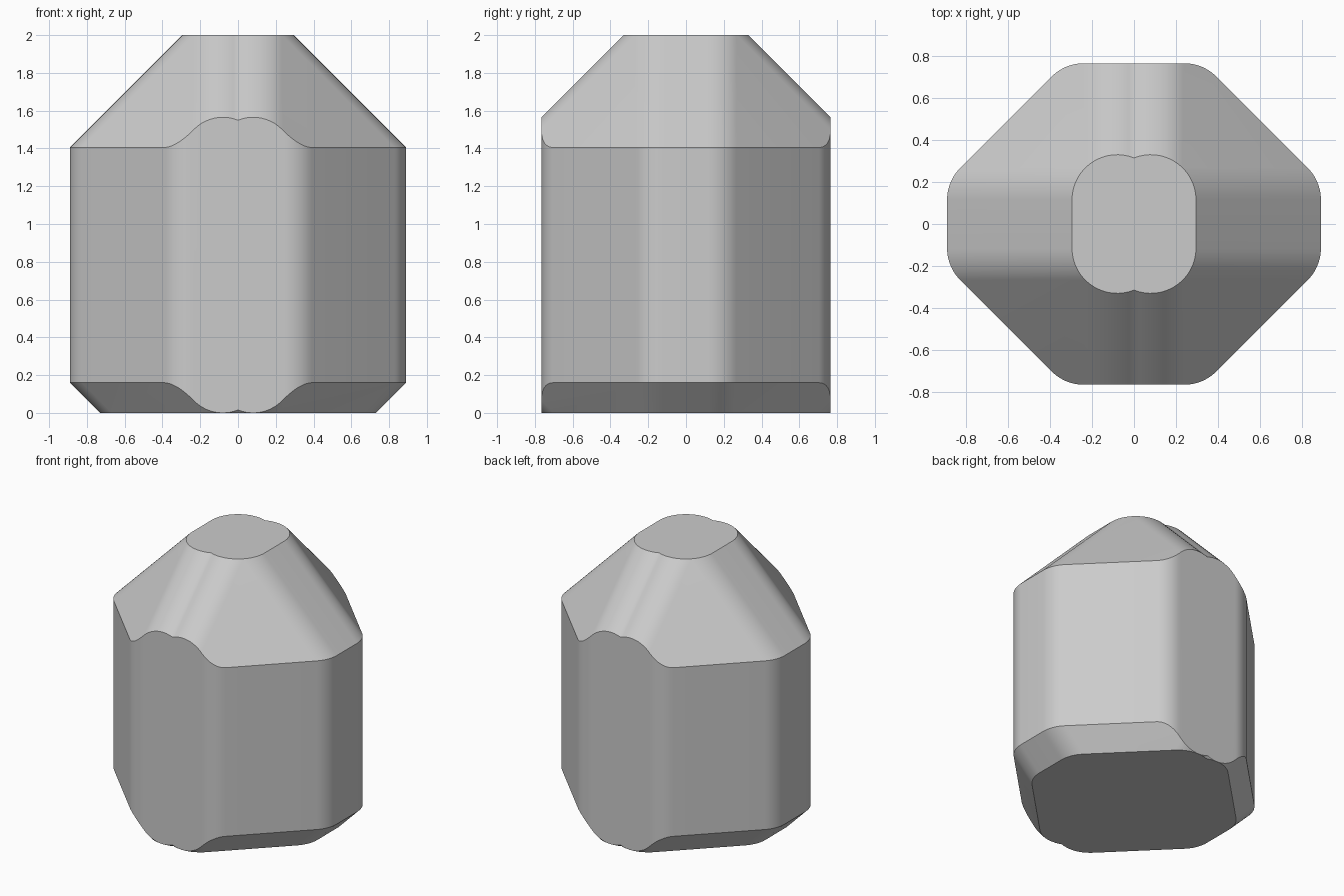
import bpy, bmesh, math

cube = bpy.data.objects.get("Cube")
if cube:
    bpy.data.objects.remove(cube, do_unlink=True)

R = 0.215                   # corner rounding
SIDE = (0.675, 0.115)       # centre of the rounding beside the x sides
END = (0.08, 0.71)          # centre of the rounding at the y ends
FRONT = (0.24, 0.55)        # centre of the rounding beside the flat front
Z_LOW, Z_HIGH = 0.16, 1.405 # where the slopes begin on the sides
STEPS = 10

grey = bpy.data.materials.new("plain_grey")
grey.use_nodes = True
COLOUR = (0.6, 0.6, 0.6, 1)
grey.diffuse_color = COLOUR
grey.node_tree.nodes["Principled BSDF"].inputs["Base Color"].default_value = COLOUR


def arc(centre, start, end):
    return [(centre[0] + R * math.cos(start + (end - start) * i / STEPS),
             centre[1] + R * math.sin(start + (end - start) * i / STEPS))
            for i in range(STEPS + 1)]


def full_outline(quarter):
    """Mirror a quarter outline, running from the x side to the y end."""
    half = quarter + [(-x, y) for x, y in reversed(quarter)]
    return half + [(-x, -y) for x, y in half]


def gem_outline(inset):
    # The end arc runs past its peak so the two ends meet in a shallow groove
    groove = math.pi - math.acos(END[0] / R)
    return full_outline(arc((SIDE[0] - inset, SIDE[1]), 0, math.pi / 4)
                        + arc((END[0], END[1] - inset), math.pi / 4, groove))


def prism_outline():
    return full_outline(arc(SIDE, 0, math.pi / 4)
                        + arc(FRONT, math.pi / 4, math.pi / 2))


def loft(name, sections):
    bm = bmesh.new()
    rings = [[bm.verts.new((x, y, z)) for x, y in outline] for outline, z in sections]
    count = len(rings[0])
    for low, high in zip(rings, rings[1:]):
        for i in range(count):
            j = (i + 1) % count
            bm.faces.new((low[i], low[j], high[j], high[i]))
    bm.faces.new(rings[0][::-1])
    bm.faces.new(rings[-1])
    bmesh.ops.remove_doubles(bm, verts=bm.verts, dist=1e-4)
    bmesh.ops.recalc_face_normals(bm, faces=bm.faces)
    mesh = bpy.data.meshes.new(name)
    bm.to_mesh(mesh)
    bm.free()
    mesh.materials.append(grey)
    obj = bpy.data.objects.new(name, mesh)
    bpy.context.collection.objects.link(obj)
    return obj


# Upright rounded body, trimmed by a double-sloped solid
z_mid = (Z_LOW + Z_HIGH) / 2
body = loft("faceted_body", [(prism_outline(), -0.1), (prism_outline(), 2.1)])
slopes = loft("slope_cutter", [(gem_outline(Z_LOW), 0),
                               (gem_outline(Z_LOW - z_mid), z_mid),
                               (gem_outline(2 - Z_HIGH), 2)])
slopes.hide_render = True

trim = body.modifiers.new("trim", "BOOLEAN")
trim.operation = "INTERSECT"
trim.solver = "EXACT"
trim.object = slopes

bpy.ops.object.select_all(action="DESELECT")
body.select_set(True)
bpy.context.view_layer.objects.active = body
bpy.ops.object.modifier_apply(modifier=trim.name)
bpy.data.objects.remove(slopes, do_unlink=True)
bpy.ops.object.shade_smooth_by_angle(angle=math.radians(30))
